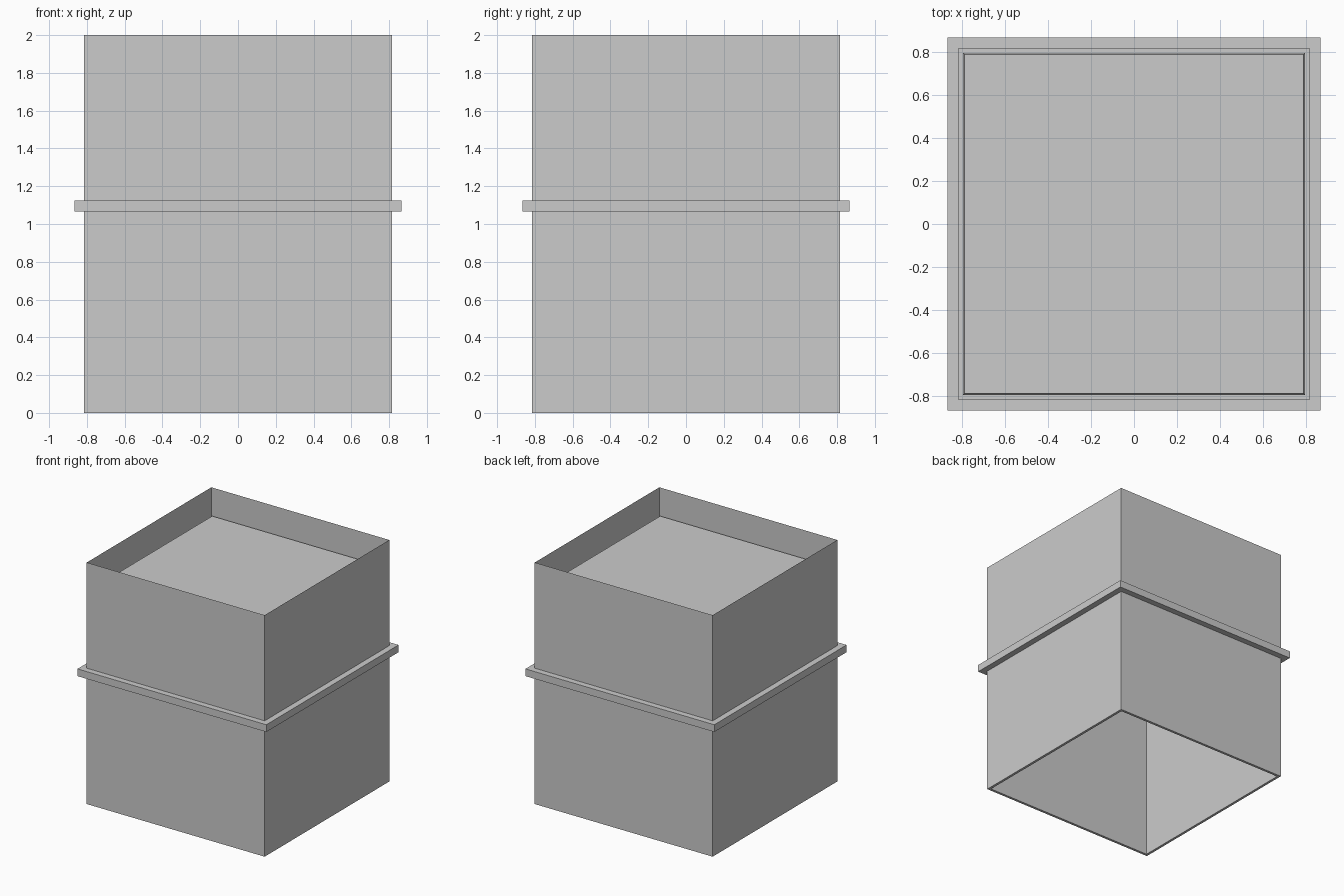
import bpy, bmesh

if "Cube" in bpy.data.objects:
    bpy.data.objects.remove(bpy.data.objects["Cube"])


def square_loft(name, sections, cap_end=False, closed=False):
    """Skin square cross-sections given as (half width, z)."""
    bm = bmesh.new()
    rings = [[bm.verts.new((sx * h, sy * h, z))
              for sx, sy in ((-1, -1), (1, -1), (1, 1), (-1, 1))]
             for h, z in sections]
    pairs = list(zip(rings, rings[1:]))
    if closed:
        pairs.append((rings[-1], rings[0]))
    for a, b in pairs:
        for i in range(4):
            j = (i + 1) % 4
            bm.faces.new((a[i], a[j], b[j], b[i]))
    if cap_end:
        bm.faces.new(rings[-1])
    bmesh.ops.recalc_face_normals(bm, faces=bm.faces)
    mesh = bpy.data.meshes.new(name)
    bm.to_mesh(mesh)
    bm.free()
    obj = bpy.data.objects.new(name, mesh)
    bpy.context.collection.objects.link(obj)
    return obj


# Thin outer sleeve, folded under at the foot into an inner box with a recessed top panel
square_loft("box_shell",
            [(0.815, 2.0), (0.815, 0.0), (0.794, 0.0), (0.787, 1.78)],
            cap_end=True)

# Square collar around the middle
square_loft("collar",
            [(0.815, 1.065), (0.865, 1.065), (0.865, 1.125), (0.815, 1.125)],
            closed=True)
